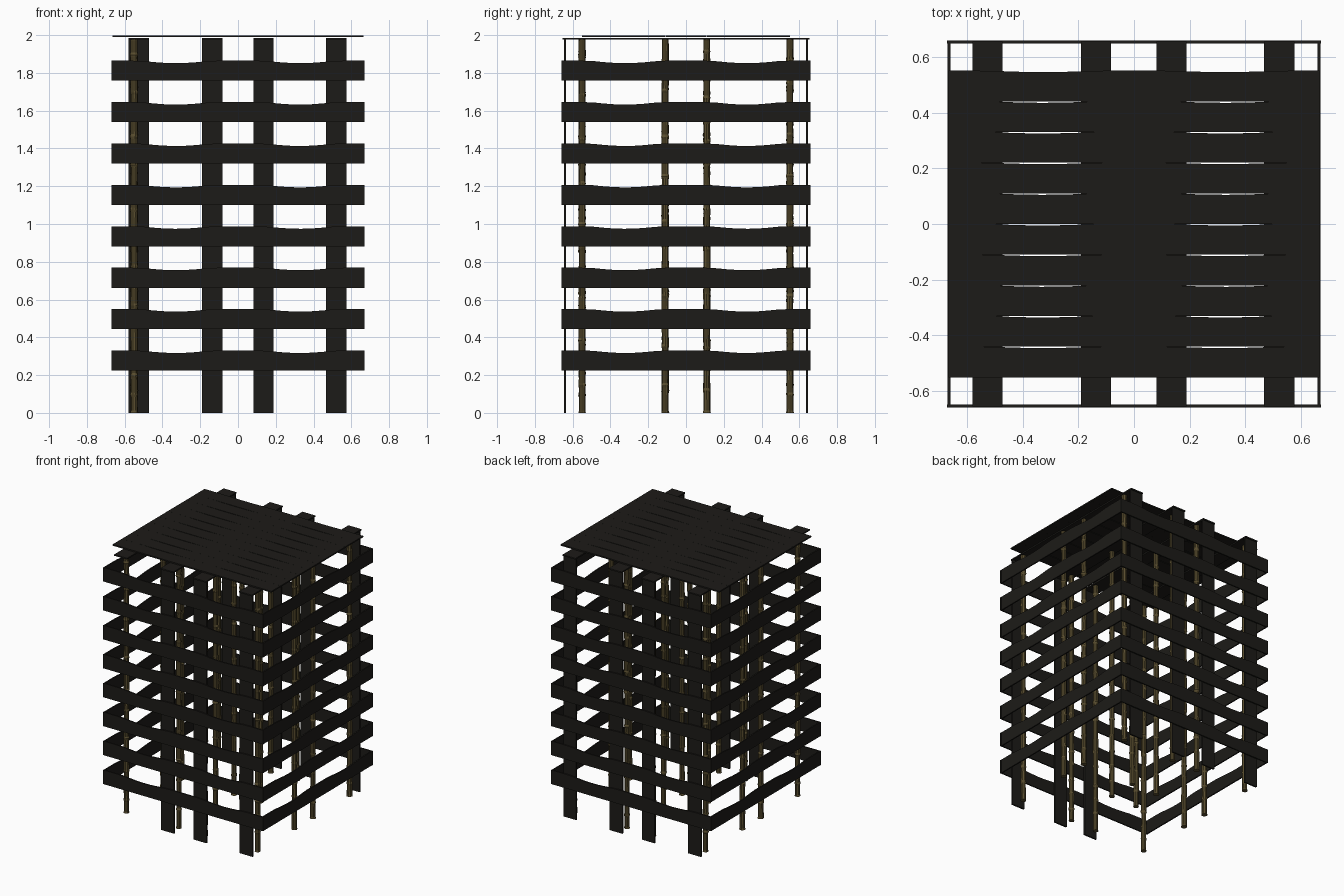
import bpy, bmesh, math, random
from mathutils import Vector

if "Cube" in bpy.data.objects:
    bpy.data.objects.remove(bpy.data.objects["Cube"])

random.seed(4)


def material(name, rgb):
    m = bpy.data.materials.new(name)
    m.diffuse_color = (*rgb, 1)
    m.use_nodes = True
    m.node_tree.nodes["Principled BSDF"].inputs["Base Color"].default_value = m.diffuse_color
    return m


DARK = material("dark_strip", (0.012, 0.011, 0.009))
CANE = material("cane", (0.10, 0.075, 0.028))


def finish(name, bm, mat):
    bmesh.ops.recalc_face_normals(bm, faces=bm.faces)
    me = bpy.data.meshes.new(name)
    bm.to_mesh(me)
    bm.free()
    ob = bpy.data.objects.new(name, me)
    bpy.context.collection.objects.link(ob)
    me.materials.append(mat)
    return ob


def strip(name, centre, along, across, thick, dip=0.0):
    """Flat slat: along/across are half-extent vectors; dip sags the upper edge."""
    c, a, w = Vector(centre), Vector(along), Vector(across)
    n = a.cross(w).normalized() * thick / 2
    bm = bmesh.new()
    rings = []
    seg = 24 if dip else 1
    for i in range(seg + 1):
        t = -1 + 2 * i / seg
        # two shallow sags, one on each half of the slat
        sag = dip * max(0, math.cos((abs(t) - 0.49) * math.pi / 0.56)) if dip else 0
        top = w - w.normalized() * sag
        rings.append([bm.verts.new(c + a * t + p)
                      for p in (top + n, top - n, -w - n, -w + n)])
    for r, s in zip(rings, rings[1:]):
        for k in range(4):
            bm.faces.new((r[k], r[(k + 1) % 4], s[(k + 1) % 4], s[k]))
    bm.faces.new(rings[0])
    bm.faces.new(rings[-1])
    return finish(name, bm, DARK)


def cane(name, x, y, height=1.98, sides=10):
    """Knobbly upright cane with raised nodes."""
    profile = []
    z = 0.0
    while z < height - 0.06:
        r = 0.0185 + random.uniform(-0.0015, 0.001)
        profile += [(z, r + 0.003), (z + 0.012, r)]
        z += random.uniform(0.09, 0.16)
        profile.append((min(z, height) - 0.012, r))
    profile.append((height, 0.0185))
    bm = bmesh.new()
    rings = []
    for z, r in profile:
        ox, oy = random.uniform(-.001, .001), random.uniform(-.001, .001)
        rings.append([bm.verts.new((x + ox + r * math.cos(k * math.tau / sides),
                                    y + oy + r * math.sin(k * math.tau / sides), z))
                      for k in range(sides)])
    for a, b in zip(rings, rings[1:]):
        for k in range(sides):
            bm.faces.new((a[k], a[(k + 1) % sides], b[(k + 1) % sides], b[k]))
    bm.faces.new(rings[0])
    bm.faces.new(rings[-1])
    return finish(name, bm, CANE)


# Four by four grid of canes
for x in (-0.55, -0.11, 0.11, 0.55):
    for y in (-0.55, -0.11, 0.11, 0.55):
        cane("cane_post", x, y)

# Horizontal wall bands on all four sides
for i in range(8):
    z = 0.277 + i * 0.2192
    for s in (-1, 1):
        strip("long_wall_band", (0, s * 0.653, z), (0.67, 0, 0), (0, 0, 0.053), 0.01, 0.013)
        strip("side_wall_band", (s * 0.664, 0, z), (0, 0.657, 0), (0, 0, 0.053), 0.01, 0.013)

# Upright wall slats; the front left one is missing
SLATS = (-0.525, -0.137, 0.135, 0.521)
for x in SLATS:
    for s in (-1, 1):
        if s == -1 and x == SLATS[0]:
            continue
        strip("wall_slat", (x, s * 0.641, 0.99), (0, 0, 0.99), (0.054, 0, 0), 0.012)

# Roof slats running front to back
for x in SLATS:
    strip("roof_cross_slat", (x, 0, 1.981), (0, 0.655, 0), (0.054, 0, 0), 0.01)

# Roof slats running left to right, with sagging edges
for i in range(10):
    y = -0.495 + i * 0.11
    strip("roof_slat", (0, y, 1.994), (0.665, 0, 0), (0, 0.0548, 0), 0.01, 0.005)
